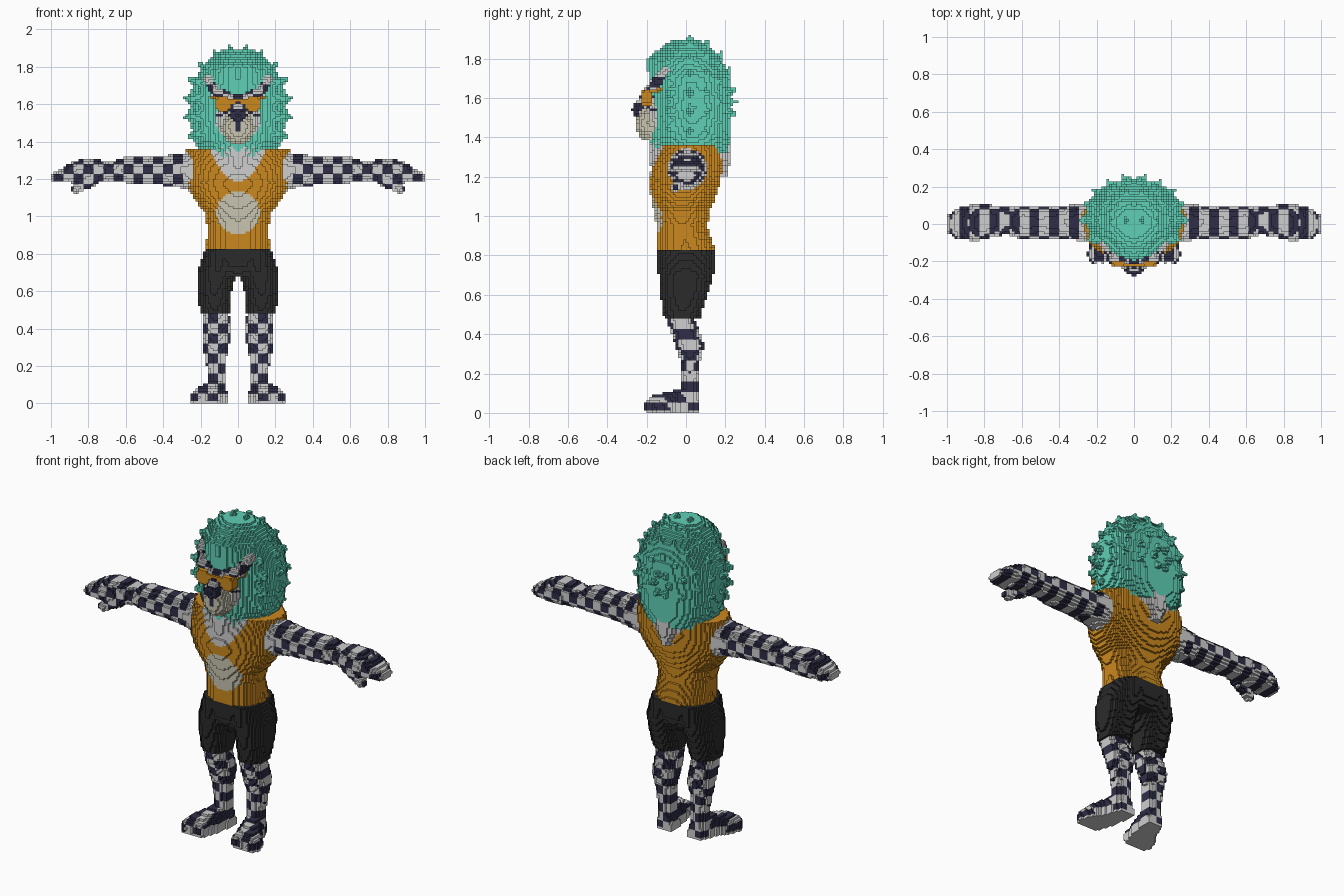
import bpy, math
from mathutils import Vector

if "Cube" in bpy.data.objects:
    bpy.data.objects.remove(bpy.data.objects["Cube"])

H = 2 / 150                      # edge of one block
owner = {}                       # block -> (part name, colour name)

COLOURS = {
    "white": (0.62, 0.62, 0.62), "navy": (0.028, 0.027, 0.062),
    "teal": (0.115, 0.63, 0.47), "orange": (0.60, 0.25, 0.014),
    "black": (0.024, 0.024, 0.024), "cream": (0.58, 0.56, 0.44),
}
mats = {}
for cname, c in COLOURS.items():
    mats[cname] = bpy.data.materials.new(cname)
    mats[cname].diffuse_color = (*c, 1)


# ---- block-filling helpers (right half is filled, left half mirrored) ----
def put(name, cell, paint):
    i, j, k = cell
    if i < 0 or k < 0:
        return
    if callable(paint):
        paint = paint((i + .5) * H, (j + .5) * H, (k + .5) * H)
    owner[(i, j, k)] = owner[(-1 - i, j, k)] = (name, paint)


def span(lo, hi):
    return range(math.floor(lo / H), math.ceil(hi / H))


def loft(name, axis, stations, paint, n=2.0, n_front=None):
    """Sections (t, centre a, centre b, radius a, radius b) along an axis."""
    for k in range(round(stations[0][0] / H), round(stations[-1][0] / H)):
        t = (k + .5) * H
        for s0, s1 in zip(stations, stations[1:]):
            if t <= s1[0]:
                break
        f = min(1, max(0, (t - s0[0]) / (s1[0] - s0[0])))
        c1, c2, r1, r2 = [p + (q - p) * f for p, q in zip(s0[1:], s1[1:])]
        for a in span(c1 - r1, c1 + r1):
            for b in span(c2 - r2, c2 + r2):
                u, v = ((a + .5) * H - c1) / r1, ((b + .5) * H - c2) / r2
                e = n_front if n_front and v < 0 else n
                if abs(u) ** e + abs(v) ** e <= 1:
                    cell = {"x": (k, a, b), "y": (a, k, b), "z": (a, b, k)}[axis]
                    put(name, cell, paint)


def fill(name, lo, hi, inside, paint):
    for i in span(max(0, lo[0]), hi[0]):
        for j in span(lo[1], hi[1]):
            for k in span(lo[2], hi[2]):
                if inside(Vector(((i + .5) * H, (j + .5) * H, (k + .5) * H))):
                    put(name, (i, j, k), paint)


def blob(name, c, r, paint):
    c, r = Vector(c), Vector(r)
    fill(name, c - r, c + r,
         lambda p: sum(((p[m] - c[m]) / r[m]) ** 2 for m in range(3)) <= 1, paint)


def limb(name, p, q, r0, r1, paint):
    """Tapered rod from p to q."""
    p, q = Vector(p), Vector(q)
    d, m = q - p, max(r0, r1)

    def inside(v):
        f = min(1, max(0, (v - p).dot(d) / d.length_squared))
        return (v - p - d * f).length <= r0 + (r1 - r0) * f
    fill(name, [min(a, b) - m for a, b in zip(p, q)],
         [max(a, b) + m for a, b in zip(p, q)], inside, paint)


# ---- colour rules ----
def checker(offset):
    def rule(x, y, z):
        a = (int(abs(x) / H) - offset) // 4 + int(z / H) // 4
        return "white" if a % 2 else "navy"
    return rule


arm_check, leg_check = checker(22), checker(0)


def arm_paint(x, y, z):
    return "white" if x < .3 else arm_check(x, y, z)


def shirt_paint(x, y, z):
    if y < -.05 and x * x + (z - 1.02) ** 2 < .115 ** 2:
        return "cream"                                  # round chest badge
    neck = 1.19 + 7 * x * x if y < 0 else 1.20 + 1.1 * x
    return "white" if z > neck else "orange"


def muzzle_paint(x, y, z):
    return "navy" if x < H and z > 1.45 and y < -.2 else "cream"


def face_paint(x, y, z):
    return arm_check(x, y, z) if z > 1.53 else "white"


# ---- feet and lower legs ----
loft("feet", "y", [(-.205, .185, 0, .045, .06), (-.17, .175, 0, .078, .088),
                   (-.10, .15, 0, .08, .105), (-.03, .12, 0, .06, .125),
                   (.03, .108, 0, .052, .125), (.07, .10, 0, .04, .08)],
     leg_check, n=3)
for x in (.12, .165, .215):                              # toes
    blob("feet", (x, -.165, .035), (.03, .045, .045), leg_check)
fill("feet", (.04, -.22, 0), (.27, .08, H), 
     lambda p: (int(p.x / H), math.floor(p.y / H), 0) in owner, "white")
loft("lower_legs", "z", [(.08, .11, .015, .05, .05), (.16, .11, .02, .05, .045),
                         (.25, .118, .022, .058, .045), (.34, .117, .02, .075, .072),
                         (.41, .117, -.005, .076, .075), (.49, .12, -.03, .072, .068)],
     leg_check)

# ---- shorts ----
loft("shorts", "z", [(.475, .122, -.02, .08, .09), (.60, .125, -.01, .092, .12),
                     (.70, .112, 0, .106, .14), (.83, .09, 0, .086, .15)], "black")
loft("shorts", "z", [(.68, 0, 0, .195, .12), (.74, 0, 0, .20, .142),
                     (.83, 0, 0, .175, .15)], "black", n=2.4)

# ---- vest, with badge and neckline, and furry neck ----
loft("vest", "z", [(.83, 0, 0, .168, .15), (.95, 0, -.02, .165, .128),
                   (1.02, 0, -.02, .18, .142), (1.10, 0, -.015, .24, .165),
                   (1.18, 0, -.005, .28, .182), (1.27, 0, .008, .287, .182),
                   (1.36, 0, .02, .275, .165)], shirt_paint, n=2.1)
loft("neck", "z", [(1.20, 0, .02, .05, .19), (1.28, 0, .02, .11, .205),
                   (1.37, 0, .02, .16, .21)], "white")

# ---- arms, white armhole trim, hands ----
loft("arms", "x", [(.24, .005, 1.24, .10, .11), (.30, .01, 1.245, .098, .092),
                   (.40, .008, 1.245, .085, .078), (.50, .008, 1.245, .085, .07),
                   (.60, .01, 1.25, .09, .07), (.68, .02, 1.24, .075, .05)], arm_paint)
loft("hands", "x", [(.68, .02, 1.24, .075, .05), (.76, .015, 1.245, .085, .062),
                    (.84, .01, 1.24, .10, .065), (.91, .005, 1.23, .09, .048),
                    (.96, .003, 1.215, .075, .033), (1.0, -.003, 1.205, .045, .018)],
     arm_check, n=2.3)
limb("hands", (.77, -.03, 1.20), (.865, -.05, 1.15), .035, .026, arm_check)

# ---- mane: soft core plus rings of spikes ----
loft("mane", "z", [(1.32, 0, .02, .19, .195), (1.40, 0, .02, .235, .21),
                   (1.55, 0, .02, .262, .212), (1.70, 0, .015, .245, .208),
                   (1.80, 0, -.005, .19, .19), (1.86, 0, 0, .14, .125),
                   (1.90, 0, 0, .07, .06)], "teal", n=2.3, n_front=1.6)
for ring, phi in enumerate((-28, 0, 22, 42, 60, 78)):
    cp, sp = math.cos(math.radians(phi)), math.sin(math.radians(phi))
    count = max(6, 2 * round(10 * cp))
    for s in range(count):
        ang = 2 * math.pi * (s + .5 * ((ring + 1) % 2 == 0 or ring == 1)) / count
        d = Vector((math.sin(ang) * cp * .25, sp * .205, math.cos(ang) * cp * .295))
        base, tip = d * .82, d * 1.16
        c = Vector((0, .02, 1.58))
        if d.x < -.01 or (c + tip).z < 1.36:
            continue
        limb("mane", c + base, c + tip, .05, .008, "teal")

# ---- face: brows and ears, muzzle, nose, glasses ----
blob("face", (0, -.12, 1.53), (.125, .09, .155), face_paint)
limb("brows_and_ears", (.04, -.185, 1.635), (.12, -.165, 1.66), .025, .03, arm_check)
limb("brows_and_ears", (.12, -.165, 1.66), (.155, -.105, 1.73), .03, .028, arm_check)
blob("muzzle", (0, -.18, 1.475), (.088, .08, .095), muzzle_paint)
limb("snout", (0, -.18, 1.61), (0, -.235, 1.55), .042, .035, arm_check)
blob("nose", (0, -.25, 1.54), (.048, .025, .032), "navy")
fill("glasses", (.02, -.225, 1.54), (.13, -.18, 1.66),
     lambda p: math.hypot(p.x - .077, p.z - 1.602) < .043, "orange")
limb("glasses", (0, -.225, 1.615), (.05, -.215, 1.615), .01, .01, "orange")
limb("glasses", (.11, -.205, 1.632), (.135, -.125, 1.638), .012, .012, "orange")

# ---- turn blocks into one mesh per part, outer faces only ----
SIDES = {
    (1, 0, 0): ((1, 0, 0), (1, 1, 0), (1, 1, 1), (1, 0, 1)),
    (-1, 0, 0): ((0, 0, 0), (0, 0, 1), (0, 1, 1), (0, 1, 0)),
    (0, 1, 0): ((0, 1, 0), (0, 1, 1), (1, 1, 1), (1, 1, 0)),
    (0, -1, 0): ((0, 0, 0), (1, 0, 0), (1, 0, 1), (0, 0, 1)),
    (0, 0, 1): ((0, 0, 1), (1, 0, 1), (1, 1, 1), (0, 1, 1)),
    (0, 0, -1): ((0, 0, 0), (0, 1, 0), (1, 1, 0), (1, 0, 0)),
}
parts = {}
for (i, j, k), (name, colour) in owner.items():
    verts, faces, cols = parts.setdefault(name, ({}, [], []))
    for (dx, dy, dz), corners in SIDES.items():
        if (i + dx, j + dy, k + dz) not in owner:
            faces.append([verts.setdefault((i + a, j + b, k + c), len(verts))
                          for a, b, c in corners])
            cols.append(colour)
for name, (verts, faces, cols) in parts.items():
    mesh = bpy.data.meshes.new(name)
    mesh.from_pydata([(a * H, b * H, c * H) for a, b, c in verts], [], faces)
    used = sorted(set(cols))
    for colour in used:
        mesh.materials.append(mats[colour])
    mesh.polygons.foreach_set("material_index", [used.index(c) for c in cols])
    mesh.update()
    bpy.context.collection.objects.link(bpy.data.objects.new(name, mesh))

for m in bpy.data.materials:
    if m.users and not m.is_grease_pencil:
        m.use_nodes = True
        m.node_tree.nodes["Principled BSDF"].inputs["Base Color"].default_value = m.diffuse_color
